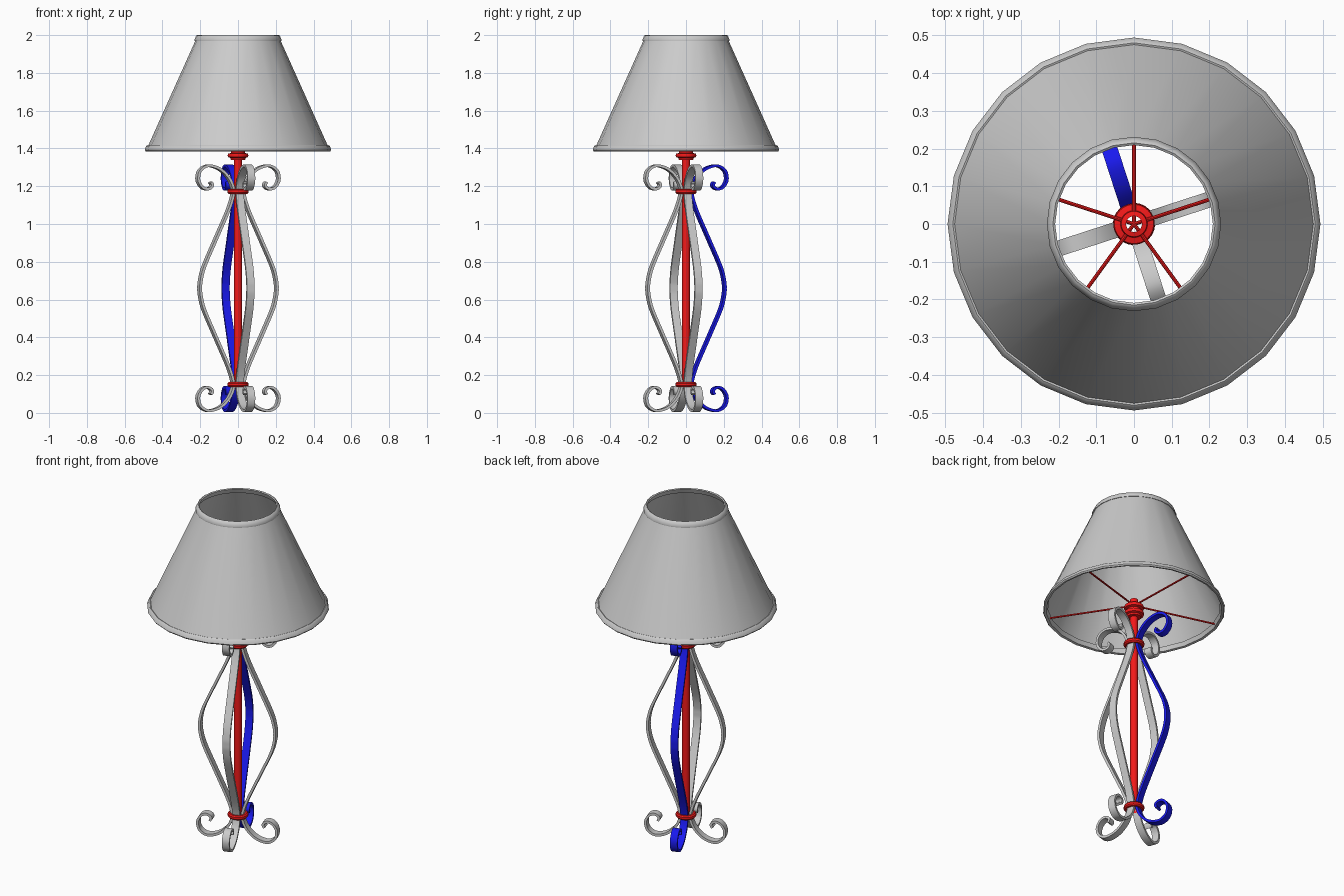
import bpy, bmesh, math
from mathutils import Vector

if "Cube" in bpy.data.objects:
    bpy.data.objects.remove(bpy.data.objects["Cube"])


def material(name, color):
    m = bpy.data.materials.new(name)
    m.diffuse_color = color
    m.use_nodes = True
    m.node_tree.nodes["Principled BSDF"].inputs["Base Color"].default_value = m.diffuse_color
    return m


RED = material("red", (0.9, 0.01, 0.01, 1))
BLUE = material("blue", (0.01, 0.01, 0.85, 1))


def finish(bm, name, mat=None, angle=40, normals=True):
    if normals:
        bmesh.ops.recalc_face_normals(bm, faces=bm.faces)
    me = bpy.data.meshes.new(name)
    bm.to_mesh(me)
    bm.free()
    ob = bpy.data.objects.new(name, me)
    bpy.context.collection.objects.link(ob)
    if mat:
        me.materials.append(mat)
    bpy.ops.object.select_all(action='DESELECT')
    ob.select_set(True)
    bpy.context.view_layer.objects.active = ob
    bpy.ops.object.shade_smooth_by_angle(angle=math.radians(angle))
    return ob


def lathe(name, profile, sides, mat=None, closed=True):
    """Revolve an (r, z) profile around the z axis."""
    bm = bmesh.new()
    rings = []
    for i in range(sides):
        a = math.tau * i / sides
        rings.append([bm.verts.new((r * math.cos(a), r * math.sin(a), z)) for r, z in profile])
    n = len(profile)
    for i in range(sides):
        p, q = rings[i], rings[(i + 1) % sides]
        for j in range(n if closed else n - 1):
            k = (j + 1) % n
            bm.faces.new((p[j], q[j], q[k], p[k]))
    return finish(bm, name, mat)


def smooth_path(pts, steps=5):
    """Catmull-Rom points through the control points."""
    p = [Vector(v) for v in pts]
    p = [2 * p[0] - p[1]] + p + [2 * p[-1] - p[-2]]
    out = []
    for a, b, c, d in zip(p, p[1:], p[2:], p[3:]):
        for s in range(steps):
            t = s / steps
            out.append(0.5 * (2 * b + (c - a) * t + (2 * a - 5 * b + 4 * c - d) * t ** 2
                              + (3 * b - a - 3 * c + d) * t ** 3))
    return out + [p[-2]]


def strip(name, path, angle, width, thick, mat=None):
    """Sweep a flat bar along an (r, z) path turned to the given angle."""
    bm = bmesh.new()
    u = Vector((math.cos(angle), math.sin(angle), 0))
    v = Vector((-u.y, u.x, 0))
    prev = None
    for i, p in enumerate(path):
        t = (path[min(i + 1, len(path) - 1)] - path[max(i - 1, 0)]).normalized()
        n = Vector((-t.y, t.x)) * thick / 2
        ring = []
        for sn, sw in ((1, 1), (1, -1), (-1, -1), (-1, 1)):
            c = p + n * sn
            ring.append(bm.verts.new(u * c.x + v * sw * width / 2 + Vector((0, 0, c.y))))
        if prev:
            for j in range(4):
                k = (j + 1) % 4
                bm.faces.new((prev[j], prev[k], ring[k], ring[j]))
        else:
            bm.faces.new(ring)
        prev = ring
    bm.faces.new(prev)
    return finish(bm, name, mat, 50)


def rod(name, a, b, radius, mat):
    a, b = Vector(a), Vector(b)
    bm = bmesh.new()
    bmesh.ops.create_cone(bm, cap_ends=True, segments=8, radius1=radius, radius2=radius,
                          depth=(b - a).length)
    bm.transform((b - a).to_track_quat('Z', 'Y').to_matrix().to_4x4())
    bmesh.ops.translate(bm, verts=bm.verts, vec=(a + b) / 2)
    return finish(bm, name, mat)


# Lampshade cone with rolled bands at both rims
lathe("lampshade", [(0.482, 1.40), (0.217, 1.99)], 24, closed=False)
lathe("shade_bottom_band", [(0.476, 1.388), (0.489, 1.385), (0.494, 1.392), (0.487, 1.412),
                            (0.480, 1.417), (0.467, 1.412)], 24)
lathe("shade_top_band", [(0.221, 1.968), (0.230, 1.968), (0.231, 1.976), (0.221, 1.997),
                         (0.215, 2.0), (0.209, 1.996)], 24)

# Four scrolled bars, upper half mirrored from the lower half
MID = 0.66
half = [(0.155, 0.098), (0.147, 0.113), (0.155, 0.128), (0.178, 0.135), (0.205, 0.122),
        (0.224, 0.085), (0.215, 0.040), (0.180, 0.014), (0.140, 0.015), (0.095, 0.035),
        (0.055, 0.075), (0.033, 0.120), (0.029, 0.160), (0.055, 0.245), (0.125, 0.400),
        (0.190, 0.545), (0.210, 0.620)]
path = smooth_path(half + [(0.213, MID)] + [(r, 2 * MID - z) for r, z in reversed(half)])
for i in range(4):
    strip(f"scroll_bar_{i + 1}", path, math.radians(18 + 90 * i), 0.042, 0.014,
          BLUE if i == 1 else None)

# Hollow centre pole
lathe("centre_pole", [(0.021, 0.13), (0.021, 1.45)], 16, RED, closed=False)

# Collars that hold the bars together
for name, z in (("lower_collar", 0.15), ("upper_collar", 1.173)):
    lathe(name, [(0.038, z - 0.012), (0.050, z - 0.013), (0.056, z - 0.006), (0.056, z + 0.006),
                 (0.050, z + 0.013), (0.038, z + 0.012)], 24, RED)

# Stacked socket under the shade
lathe("lamp_socket", [(0.021, 1.338), (0.038, 1.340), (0.040, 1.350), (0.052, 1.354),
                      (0.055, 1.362), (0.052, 1.372), (0.038, 1.376), (0.038, 1.388),
                      (0.052, 1.392), (0.055, 1.400), (0.052, 1.410), (0.036, 1.414),
                      (0.034, 1.425), (0.021, 1.428)], 24, RED)

# Five spokes carrying the shade
for i in range(5):
    a = math.radians(90 + 72 * i)
    rod(f"shade_spoke_{i + 1}", (0, 0, 1.415), (0.477 * math.cos(a), 0.477 * math.sin(a), 1.402),
        0.005, RED)
